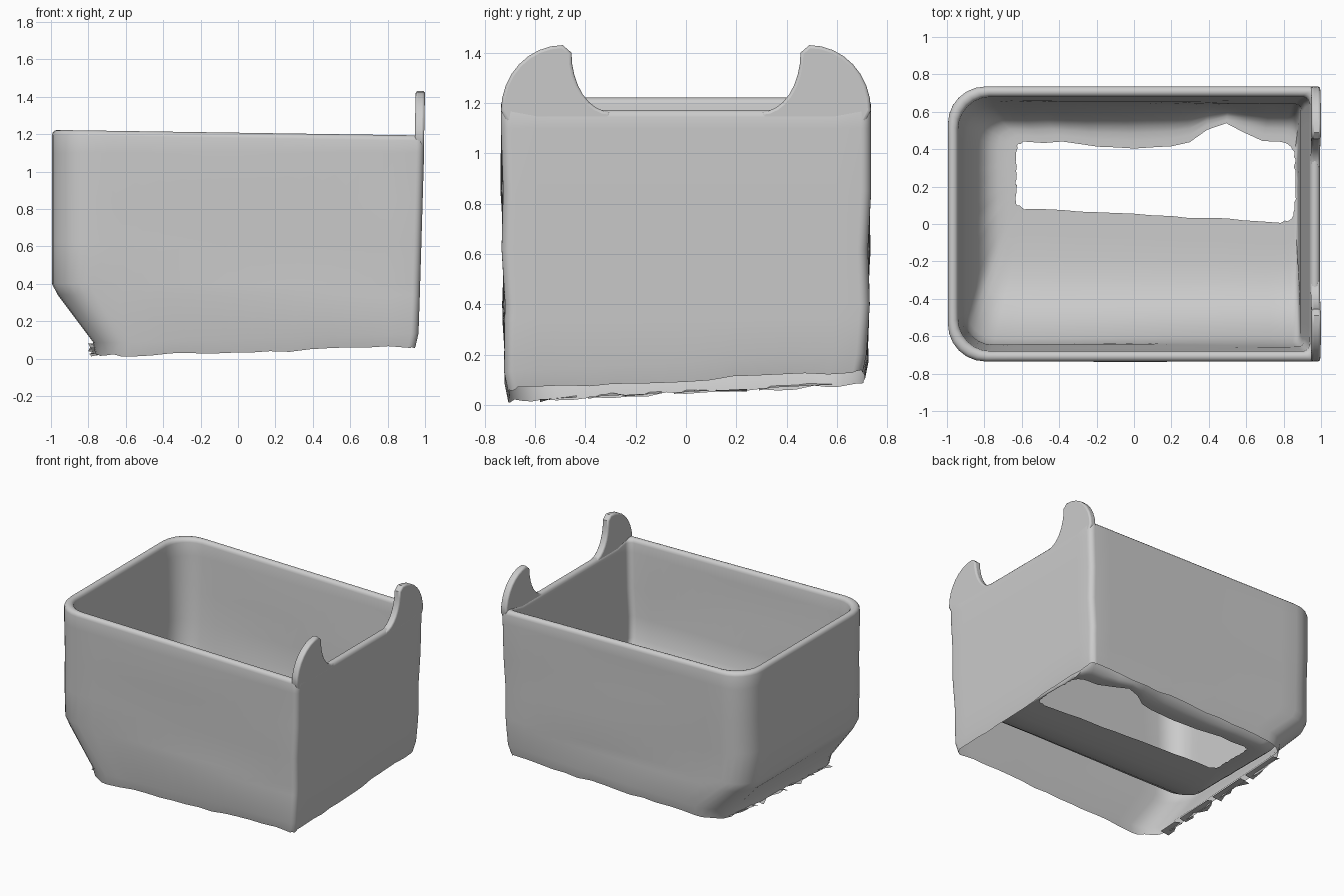
import bpy, bmesh, math, random

random.seed(4)
cube = bpy.data.objects.get("Cube")
if cube:
    bpy.data.objects.remove(cube, do_unlink=True)

grey = bpy.data.materials.new("plain grey")
grey.use_nodes = True
grey.diffuse_color = (0.6, 0.6, 0.6, 1)
grey.node_tree.nodes["Principled BSDF"].inputs["Base Color"].default_value = grey.diffuse_color

HALF_LENGTH, HALF_WIDTH, RIM_HEIGHT = 0.995, 0.735, 1.18
FLOOR, BOWL, WALL = 0.17, 0.5, 0.055
SIDE_STEPS, CORNER_STEPS = 14, 6


def finish(bm, name, angle):
    """Turn the bmesh into a grey, smoothly shaded object."""
    bmesh.ops.recalc_face_normals(bm, faces=bm.faces)
    mesh = bpy.data.meshes.new(name)
    bm.to_mesh(mesh)
    bm.free()
    mesh.materials.append(grey)
    obj = bpy.data.objects.new(name, mesh)
    bpy.context.collection.objects.link(obj)
    bpy.ops.object.select_all(action="DESELECT")
    obj.select_set(True)
    bpy.context.view_layer.objects.active = obj
    bpy.ops.object.shade_smooth_by_angle(angle=math.radians(angle))
    return obj


def quarter(cx, cy, rx, ry, start, steps):
    """Points along a quarter ellipse, counter-clockwise from the start angle."""
    angles = [math.radians(start + 90 * i / steps) for i in range(steps + 1)]
    return [(cx + rx * math.cos(a), cy + ry * math.sin(a)) for a in angles]


def outline(left, right, front, back, round_left, round_right):
    """Counter-clockwise rounded rectangle with evenly divided sides."""
    a, b = round_left, round_right
    corners = [(right - b, front + b, b), (right - b, back - b, b),
               (left + a, back - a, a), (left + a, front + a, a)]
    arcs = [quarter(x, y, r, r, 90 * i - 90, CORNER_STEPS) for i, (x, y, r) in enumerate(corners)]
    points = []
    for i, arc in enumerate(arcs):
        points += arc
        (px, py), (qx, qy) = arc[-1], arcs[(i + 1) % len(arcs)][0]
        for k in range(1, SIDE_STEPS):
            t = k / SIDE_STEPS
            points.append((px + (qx - px) * t, py + (qy - py) * t))
    return points


def underside(x, y):
    """Height of the torn lower edge, rising to the back and to the left."""
    return 0.09 + 0.03 * x + 0.05 * y


def rag(size):
    return random.uniform(-size, size)


def wall_ring(inset, z):
    """Outline of the wall at a height; the end at -x slopes in near the bottom."""
    slope = 0.78 * max(0, 0.38 - z)
    lean = 0.03 * max(0, 1.1 - z)
    side = HALF_WIDTH - inset - lean / 2
    ring = []
    for x, y in outline(inset + slope - HALF_LENGTH, HALF_LENGTH - inset - lean,
                        -side, side, 0.2 - inset / 2, 0.04):
        wave = 0.006 * math.sin(13 * z + 2.5 * x) if z < 1 else 0
        ring.append((x, y + wave, z))
    return ring


def lower_ring(inset, lift, tear):
    """Wall outline that follows the slanted, ragged lower edge."""
    return [(x, y, underside(x, y) + lift + rag(tear)) for x, y, z in wall_ring(inset, 0.1)]


def rim_ring(turn):
    """One step of the rounded rim, dipping between the ears."""
    inset = WALL / 2 * (1 - math.cos(turn))
    height = RIM_HEIGHT + WALL / 2 * math.sin(turn)
    ring = []
    for x, y, z in wall_ring(inset, height):
        dip = 0.02 if x > 0.9 and abs(y) < 0.6 else 0
        ring.append((x, y, z - 0.015 * x - dip))
    return ring


def inner_ring(z):
    """Inside of the wall, drawing in with depth."""
    return wall_ring(WALL + 0.05 * (RIM_HEIGHT - z), z)


def torn_floor():
    """Edge of the hole in the inner floor, with a bulge in its back side."""
    ring = []
    for x, y in outline(-0.63, 0.86, 0.05, 0.44, 0.05, 0.08):
        if y < 0.2:
            y -= 0.05 * x
        elif y > 0.35:
            y += 0.1 * math.exp(-60 * (x - 0.48) ** 2) - 0.04 * math.exp(-16 * x * x)
        ring.append((x + rag(0.006), y + rag(0.006), FLOOR))
    return ring


def bowl_ring(top, hole, t):
    """Step of the trough that falls steeply from the wall, then eases to the hole."""
    z = FLOOR + (BOWL - FLOOR) * (1 - t) ** 4.5
    return [(a[0] + (b[0] - a[0]) * t, a[1] + (b[1] - a[1]) * t, z) for a, b in zip(top, hole)]


# Tub: one skin from the open underside, over the rim, down to the torn floor
rings = [lower_ring(0.015, -0.02, 0.008), lower_ring(0, 0.05, 0)]
rings += [wall_ring(0, z) for z in (0.34, 0.4, 0.62, 0.85, 1.1)]
rings += [rim_ring(math.pi * i / 6) for i in range(7)]
rings += [inner_ring(z) for z in (1.1, 0.85, 0.65)]
top, hole = inner_ring(BOWL), torn_floor()
rings += [bowl_ring(top, hole, (i / 8) ** 1.5) for i in range(9)]
bm = bmesh.new()
loops = [[bm.verts.new(p) for p in ring] for ring in rings]
for low, high in zip(loops, loops[1:]):
    for i in range(len(low)):
        bm.faces.new((low[i - 1], low[i], high[i], high[i - 1]))
finish(bm, "tub", 50)

# Upright ears at both ends of the end wall
shoulder = quarter(0.49, 1.17, 0.245, 0.26, 0, 8)
scoop = quarter(0.3, 1.4, 0.155, 0.235, -90, 8)
profile = [(0.3, 1.1), (0.7, 1.1)] + shoulder + scoop[::-1]
for side, name in ((1, "back_ear"), (-1, "front_ear")):
    bm = bmesh.new()
    face = bm.faces.new([bm.verts.new((0.945, side * y, z)) for y, z in profile])
    grown = bmesh.ops.extrude_face_region(bm, geom=[face])
    moved = [v for v in grown["geom"] if isinstance(v, bmesh.types.BMVert)]
    bmesh.ops.translate(bm, verts=moved, vec=(0.05, 0, 0))
    for v in bm.verts:
        v.co.x += 0.02 * (v.co.z - RIM_HEIGHT)
    ear = finish(bm, name, 45)
    bevel = ear.modifiers.new("soft edge", "BEVEL")
    bevel.width = 0.012
    bevel.segments = 3
    bevel.angle_limit = math.radians(50)

# Tattered strip hanging under the sloped end
bm = bmesh.new()
previous = None
for i in range(25):
    y = 0.58 * (i / 12 - 1)
    z = underside(-0.75, y) - 0.015
    pair = (bm.verts.new((-0.78 + rag(0.025), y, z + rag(0.012))), bm.verts.new((-0.72, y, z)))
    if previous and i % 7 != 4:
        bm.faces.new((previous[0], pair[0], pair[1], previous[1]))
    previous = pair
finish(bm, "torn_strip", 35)
